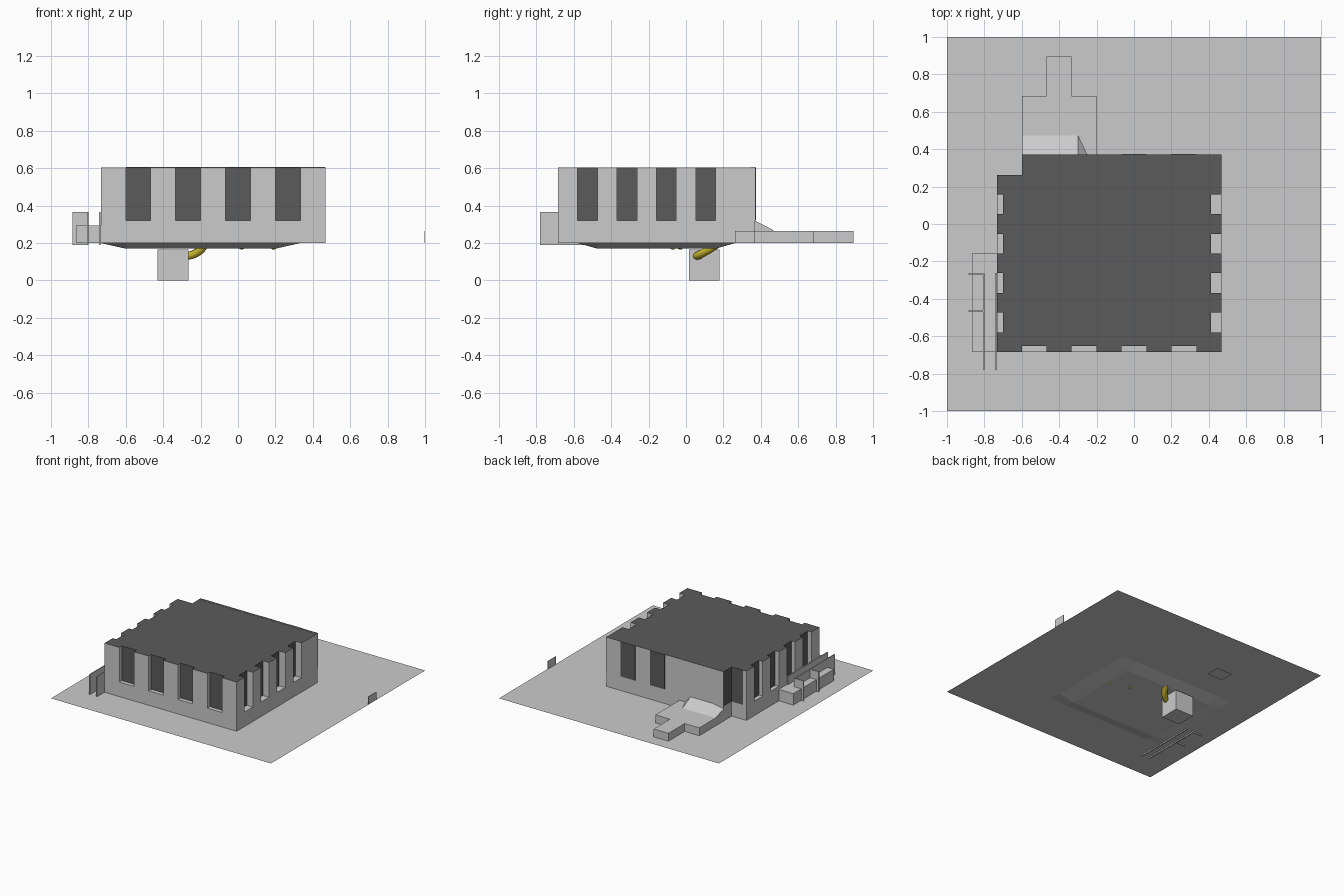
import bpy, bmesh, math
from mathutils import Vector

if "Cube" in bpy.data.objects:
    bpy.data.objects.remove(bpy.data.objects["Cube"])

def mat(name, col):
    m = bpy.data.materials.new(name)
    m.diffuse_color = (*col, 1)
    m.use_nodes = True
    m.node_tree.nodes["Principled BSDF"].inputs["Base Color"].default_value = m.diffuse_color
    return m

LIGHT = mat("light grey", (0.6, 0.6, 0.6))
DARK = mat("dark grey", (0.105, 0.105, 0.105))
YELLOW = mat("yellow", (0.62, 0.5, 0.03))

# Everything sits on a lot of 15 x 19 cells
def gx(i): return -1 + 2 * i / 15
def gy(j): return -1 + 2 * j / 19

def finish(bm, name, *mats):
    me = bpy.data.meshes.new(name)
    bm.to_mesh(me)
    bm.free()
    for m in mats:
        me.materials.append(m)
    ob = bpy.data.objects.new(name, me)
    bpy.context.collection.objects.link(ob)
    return ob

def add_box(bm, x0, x1, y0, y1, z0, z1):
    vs = bmesh.ops.create_cube(bm, size=1)["verts"]
    for v in vs:
        v.co = Vector((x1 if v.co.x > 0 else x0,
                       y1 if v.co.y > 0 else y0,
                       z1 if v.co.z > 0 else z0))

def boxes(name, m, items):
    bm = bmesh.new()
    for b in items:
        add_box(bm, *b)
    return finish(bm, name, m)

def prism(bm, pts, z0, z1, bottom=True):
    f = bm.faces.new([bm.verts.new((x, y, z0)) for x, y in pts])
    top = bmesh.ops.extrude_face_region(bm, geom=[f])["geom"]
    for v in top:
        if isinstance(v, bmesh.types.BMVert):
            v.co.z = z1
    low = [f for f in bm.faces if all(abs(v.co.z - z0) < 1e-6 for v in f.verts)]
    if low and not bottom:
        bmesh.ops.delete(bm, geom=low, context='FACES_ONLY')
    bmesh.ops.recalc_face_normals(bm, faces=bm.faces)

G, SILL, TOP = 0.2, 0.32, 0.605
X0, X1, XN = gx(2), gx(11), gx(3)
Y0, Y1, YN = gy(3), gy(13), gy(12)

# Ground sheet with a shallow basin and one open cell
bm = bmesh.new()
vs = [[bm.verts.new((gx(i), gy(j), 0.17 if 3 <= i <= 9 and 5 <= j <= 11 else G))
       for j in range(20)] for i in range(16)]
for i in range(15):
    for j in range(19):
        if (i, j) != (4, 14):
            bm.faces.new((vs[i][j], vs[i + 1][j], vs[i + 1][j + 1], vs[i][j + 1]))
finish(bm, "ground", LIGHT)

# Low wall all round the house
def footprint(l, r, f):
    return [(l, f), (r, f), (r, Y1), (XN, Y1), (XN, YN), (l, YN)]

bm = bmesh.new()
prism(bm, footprint(X0, X1, Y0), G + 0.001, SILL)
finish(bm, "low_wall", LIGHT)

# Dark core: window backs and roof
DX0, DX1, DY = 0.033, 0.055, 0.033
bm = bmesh.new()
prism(bm, footprint(X0 + DX0, X1 - DX1, Y0 + DY), SILL, TOP)
finish(bm, "dark_core", DARK)

# Full-height wall piers between the windows, with dark tops
bm = bmesh.new()
for i in (2, 4, 6, 8):
    add_box(bm, gx(i), gx(i + 1), Y0, Y0 + DY, SILL, TOP)
add_box(bm, gx(10), X1, Y0, Y0 + DY, SILL, TOP)
for j in (3, 5, 7, 9):
    add_box(bm, X0, X0 + DX0, gy(j), gy(j + 1), SILL, TOP)
    add_box(bm, X1 - DX1, X1, gy(j), gy(j + 1), SILL, TOP)
add_box(bm, X0, X0 + DX0, gy(11), YN, SILL, TOP)
add_box(bm, X1 - DX1, X1, gy(11), Y1, SILL, TOP)
# back wall skin
add_box(bm, XN + 0.002, X1, Y1 - 0.02, Y1 + 0.002, SILL, TOP + 0.001)
for f in bm.faces:
    f.normal_update()
    f.material_index = int(f.normal.z > 0.5)
finish(bm, "wall_piers", LIGHT, DARK)

# Back windows
boxes("back_windows", DARK, [(gx(i), gx(i + 1), Y1, Y1 + 0.006, SILL, TOP) for i in (7, 9)])

# Porch with a narrow step
a, b, c, d = gx(3), gx(4), gx(5), gx(6)
bm = bmesh.new()
prism(bm, [(a, Y1), (d, Y1), (d, gy(16)), (c, gy(16)), (c, gy(18)),
           (b, gy(18)), (b, gy(16)), (a, gy(16))], G, 0.265, bottom=False)
finish(bm, "porch", LIGHT)

# Sloped mound on the porch against the back wall
bm = bmesh.new()
P = [bm.verts.new(p) for p in [(a, Y1, 0.30), (-0.5, Y1, SILL), (-0.3, Y1, SILL), (-0.25, Y1, 0.265),
                               (-0.3, gy(14), 0.266), (-0.5, gy(14), 0.266), (a, gy(14), 0.266)]]
base = bm.verts.new((a, Y1, 0.265))
for f in ((0, 6, 5, 1), (1, 5, 4, 2), (2, 4, 3)):
    bm.faces.new([P[k] for k in f])
bm.faces.new((P[0], base, P[6]))
finish(bm, "porch_mound", LIGHT)

# Side platform and thin railing panels
boxes("side_platform", LIGHT, [(-0.865, X0, Y0, gy(8), G + 0.001, 0.295)])
T = 0.004
boxes("side_railings", LIGHT,
      [(x - T, x + T, -0.78, gy(7), 0.19, 0.365) for x in (-0.803, -0.739)] +
      [(-0.885, -0.803, y - T, y + T, 0.19, 0.365) for y in (-0.463, -0.266)])

# Small upright panel on the right edge of the lot
boxes("edge_panel", LIGHT, [(0.996, 1.0, gy(12), gy(13), G, 0.265)])

# Block under the ground
boxes("cellar_block", LIGHT, [(-0.43, -0.265, 0.015, 0.178, 0, 0.165)])

# Curved yellow pipe beside the block
cu = bpy.data.curves.new("yellow_pipe", 'CURVE')
cu.dimensions = '3D'
cu.bevel_depth = 0.022
cu.bevel_resolution = 3
cu.use_fill_caps = True
sp = cu.splines.new('NURBS')
pts = [(-0.29, 0.055, 0.13), (-0.24, 0.06, 0.13), (-0.2, 0.11, 0.155), (-0.18, 0.16, 0.19)]
sp.points.add(len(pts) - 1)
for p, co in zip(sp.points, pts):
    p.co = (*co, 1)
sp.use_endpoint_u = True
sp.order_u = 4
cu.materials.append(YELLOW)
bpy.context.collection.objects.link(bpy.data.objects.new("yellow_pipe", cu))

# Yellow beads just breaking through the basin floor
bm = bmesh.new()
for x, y, z in ((0.02, -0.03, 0.185), (0.19, -0.07, 0.185)):
    r = bmesh.ops.create_uvsphere(bm, u_segments=10, v_segments=6, radius=0.02)
    bmesh.ops.translate(bm, verts=r["verts"], vec=(x, y, z))
for f in bm.faces:
    f.smooth = True
finish(bm, "yellow_beads", YELLOW)
